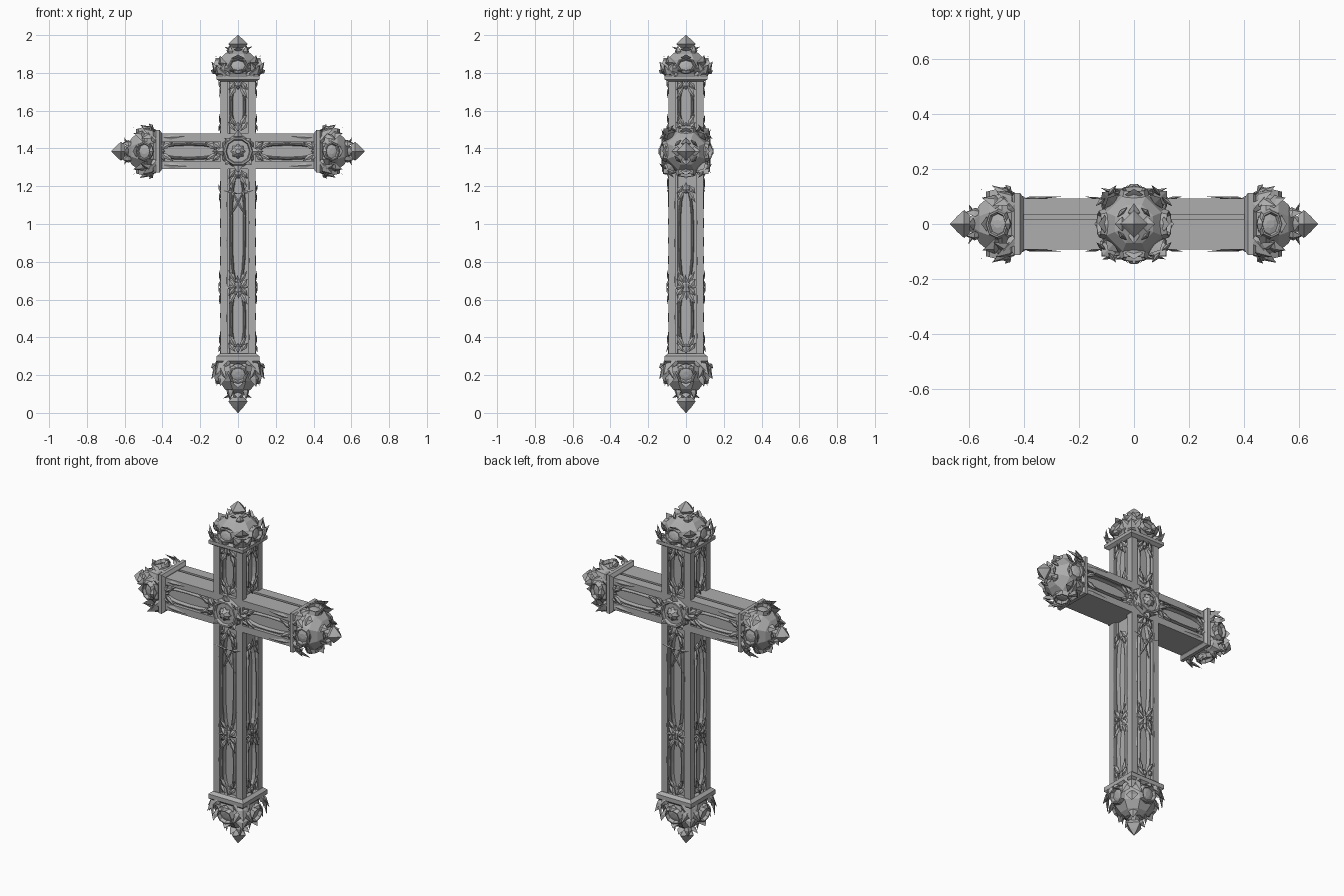
import bpy, bmesh, math, random
from mathutils import Matrix, Vector

if "Cube" in bpy.data.objects:
    bpy.data.objects.remove(bpy.data.objects["Cube"], do_unlink=True)
random.seed(4)
T, R = Matrix.Translation, Matrix.Rotation
PI = math.pi
HALF = 0.093       # half thickness of the beams
CROSS_Z = 1.385    # height of the crossing

stone = bpy.data.materials.new("weathered grey stone")
stone.use_nodes = True
GREY = (0.42, 0.42, 0.42, 1)
stone.diffuse_color = GREY
stone.node_tree.nodes["Principled BSDF"].inputs["Base Color"].default_value = GREY


def finish(bm, name):
    bmesh.ops.recalc_face_normals(bm, faces=bm.faces)
    me = bpy.data.meshes.new(name)
    bm.to_mesh(me)
    bm.free()
    me.materials.append(stone)
    ob = bpy.data.objects.new(name, me)
    bpy.context.collection.objects.link(ob)
    return ob


def box(bm, M, lo, hi):
    lo, hi = Vector(lo), Vector(hi)
    size = Matrix.Diagonal((*(hi - lo), 1))
    bmesh.ops.create_cube(bm, size=1, matrix=M @ T((lo + hi) / 2) @ size)


def loft(bm, M, loops, closed=False):
    """Skin a list of equal point loops."""
    rows = [[bm.verts.new(M @ Vector(p)) for p in loop] for loop in loops]
    n = len(rows[0])
    for a, b in zip(rows, rows[1:]):
        for i in range(n):
            j = (i + 1) % n
            bm.faces.new((a[i], a[j], b[j], b[i]))
    if closed:
        bm.faces.new(rows[0][::-1])
        bm.faces.new(rows[-1])


def lathe(bm, M, profile, sides, turn=0):
    """Profile radii are measured to the flats."""
    k = 1 / math.cos(PI / sides)
    angles = [turn + 2 * PI * i / sides for i in range(sides)]
    loft(bm, M, [[(r * k * math.cos(a), r * k * math.sin(a), z) for a in angles]
                 for r, z in profile], True)


def moulding(bm, M, a, b, width, height, sides=16, point=1.0):
    """Raised oval band in local XY, standing out along local Z."""
    def loop(inset, z):
        pts = []
        for i in range(sides):
            t = 2 * PI * i / sides
            c, s = math.cos(t), math.sin(t)
            pts.append(((a - inset) * math.copysign(abs(c) ** point, c),
                        (b - inset) * math.copysign(abs(s) ** 0.9, s), z))
        return pts
    loft(bm, M, [loop(0, 0), loop(width * 0.35, height),
                 loop(width * 0.65, height), loop(width, 0)])


def leaf(bm, M, base, tip, width, normal):
    """Folded pointed leaf, slightly irregular."""
    base, tip, normal = Vector(base), Vector(tip), Vector(normal).normalized()
    tip = base + (tip - base) * random.uniform(0.92, 1.05)
    side = (tip - base).cross(normal).normalized() * width * random.uniform(0.85, 1.15)
    mid = base.lerp(tip, random.uniform(0.38, 0.5))
    b, t, l, r, top, back = [bm.verts.new(M @ p) for p in (
        base, tip, mid + side, mid - side,
        mid + normal * width * 0.5, mid - normal * width * 0.3)]
    for e in ((b, l), (l, t), (t, r), (r, b)):
        bm.faces.new((*e, top))
        bm.faces.new((e[1], e[0], back))


def on_face(turn, depth, x, z):
    """Local XY lies on an outer face, local Z points outward."""
    return R(turn, 4, 'Z') @ T((x, -depth, z)) @ R(PI / 2, 4, 'X')


def panel_ornament(bm, M, half_len, half_wid):
    """Long pointed tracery along local X with leaves at the ends."""
    moulding(bm, M, half_len, half_wid, 0.016, 0.02, 16, 0.7)
    for s in (-1, 1):
        e = s * half_len
        for v in (-1, 1):
            leaf(bm, M, (e * 0.98, v * 0.008, 0.015),
                 (e - s * 0.075, v * half_wid * 1.15, 0.027), 0.013, (0, 0, 1))
            leaf(bm, M, (e - s * 0.03, v * 0.05, 0.016),
                 (e + s * 0.02, v * 0.012, 0.03), 0.014, (0, 0, 1))
        leaf(bm, M, (e - s * 0.03, 0, 0.012), (e + s * 0.03, 0, 0.022), 0.018, (0, 0, 1))


# Upright beam: recessed core with four corner rails
I = Matrix.Identity(4)
bm = bmesh.new()
box(bm, I, (-0.073, -0.073, 0.3), (0.073, 0.073, 1.78))
for k in range(4):
    M = R(k * PI / 2, 4, 'Z')
    box(bm, M, (0.053, 0.053, 0.3), (HALF, HALF, 1.78))
    lathe(bm, M @ T((0.05, 0.074, 0.3)), [(0.007, 0), (0.007, 1.46)], 6)
finish(bm, "upright_beam")

# Cross beam: front and back recessed, grooved above and below
bm = bmesh.new()
M = T((0, 0, CROSS_Z))
box(bm, M, (-0.44, -0.073, -0.075), (0.44, 0.073, 0.075))
for s in (-1, 1):
    lo, hi = sorted((s * 0.053, s * HALF))
    box(bm, M, (-0.44, -HALF, lo), (0.44, 0.018, hi))
    box(bm, M, (-0.44, 0.034, lo), (0.44, HALF, hi))
    box(bm, M, (-0.44, -0.03, lo), (0.44, 0.08, hi - 0.014 if s > 0 else hi - 0.004))
finish(bm, "cross_beam")

# Tracery on the upright's four faces
bm = bmesh.new()
for k in range(4):
    a = k * PI / 2
    front = k % 2 == 0
    for lo, hi in ((0.34, 0.65), (0.68, 1.27 if front else 1.19), (1.51, 1.74)):
        M = on_face(a, 0.073, 0, (lo + hi) / 2) @ R(PI / 2, 4, 'Z')
        panel_ornament(bm, M, (hi - lo) / 2, 0.043)
    # knot between the lower panels
    M = on_face(a, 0.085, 0, 0.665)
    for j in range(4):
        d = R(j * PI / 2 + PI / 4, 4, 'Z') @ Vector((0.045, 0.05, 0.008))
        leaf(bm, M, (0, 0, 0), d, 0.014, (0, 0, 1))
    # crossed branches below the crossing
    if front:
        M = on_face(a, 0.085, 0, 1.12)
        for s in (-1, 1):
            leaf(bm, M, (-s * 0.045, -0.09, 0), (s * 0.05, 0.09, 0.012), 0.009, (0, 0, 1))
            leaf(bm, M, (0, 0.04, 0), (s * 0.09, 0.06, 0.015), 0.01, (0, 0, 1))
    # torn little leaves along the rails
    for j in range(9):
        z = 0.38 + j * 0.1
        s = -1 if j % 2 else 1
        leaf(bm, on_face(a, HALF - 0.006, s * 0.06, z), (0, -0.05, 0),
             (0, 0.06, 0.008), 0.007, (0, 0, 1))
finish(bm, "upright_tracery")

# Tracery on the arms, front and back
bm = bmesh.new()
for a in (0, PI):
    for s in (-1, 1):
        panel_ornament(bm, on_face(a, 0.073, s * 0.26, CROSS_Z), 0.155, 0.046)
        for v in (-1, 1):
            M = on_face(a, 0.088, s * 0.4, CROSS_Z + v * 0.07)
            leaf(bm, M, (0.03 * s, 0, 0), (-0.14 * s, 0.01 * v, 0.012), 0.013, (0, 0, 1))
finish(bm, "arm_tracery")

# Rosettes at the crossing
for a, name in ((0, "front_rosette"), (PI, "back_rosette")):
    bm = bmesh.new()
    M = on_face(a, 0.07, 0, CROSS_Z)
    lathe(bm, M, [(0.085, 0), (0.08, 0.03), (0.06, 0.045)], 6, PI / 6)
    moulding(bm, M @ T((0, 0, 0.03)), 0.085, 0.085, 0.03, 0.03, 10)
    lathe(bm, M @ T((0, 0, 0.04)), [(0.028, 0), (0.03, 0.015), (0.012, 0.035)], 8)
    for j in range(8):
        N = M @ R(j * PI / 4, 4, 'Z')
        r = 0.118 if j % 2 == 0 else 0.1
        leaf(bm, N, (0.05, 0, 0.03), (r, 0, 0.06), 0.026, (0, 0, 1))
        leaf(bm, N, (0.04, 0, 0.045), (0.02, 0, 0.075), 0.01, (0, 0, 1))
    finish(bm, name)


def finial(name, M, length):
    """Square collar, faceted bulb with medallions, leaf crown and spike."""
    M = M @ Matrix.Diagonal((1, 1, length / 0.25, 1))
    bm = bmesh.new()
    lathe(bm, M, [(0.096, -0.012), (0.113, 0.0), (0.113, 0.02), (0.098, 0.032)], 4, PI / 4)
    lathe(bm, M, [(0.094, 0.02), (0.112, 0.065), (0.1, 0.11), (0.07, 0.145),
                  (0.035, 0.165), (0.02, 0.185)], 8, PI / 8)
    lathe(bm, M, [(0.018, 0.175), (0.036, 0.2), (0.022, 0.222), (0.001, 0.25)], 4)
    for k in range(4):
        N = M @ R(k * PI / 2, 4, 'Z')
        # medallion leaning with the bulb
        D = N @ T((0.106, 0, 0.078)) @ R(PI / 2 - 0.25, 4, 'Y')
        moulding(bm, D, 0.046, 0.056, 0.02, 0.022, 8)
        lathe(bm, D, [(0.036, -0.01), (0.036, 0.004), (0.014, 0.01)], 8)
        leaf(bm, N, (0.11, 0, 0.03), (0.145, 0, 0.055), 0.03, (1, 0, -0.5))
        leaf(bm, N, (0.09, 0, 0.105), (0.128, 0, 0.14), 0.03, (1, 0, 1))
        leaf(bm, N, (0.02, 0, 0.155), (0.075, 0, 0.185), 0.024, (0, 0, 1))
        # corner foliage
        C = N @ R(PI / 4, 4, 'Z')
        leaf(bm, C, (0.1, 0, 0.0), (0.168, 0, 0.085), 0.04, (1, 0, -0.3))
        leaf(bm, C, (0.1, 0, 0.06), (0.135, 0, 0.135), 0.035, (1, 0, 0.3))
        leaf(bm, C, (0.06, 0, 0.13), (0.06, 0, 0.195), 0.024, (1, 0, 0.3))
        for s in (-1, 1):
            leaf(bm, N, (0.1, s * 0.095, 0.03), (0.14, s * 0.065, 0.1), 0.022, (1, s, 0))
            leaf(bm, N, (0.1, s * 0.03, 0.0), (0.122, s * 0.1, 0.06), 0.018, (1, 0, 0))
    finish(bm, name)


finial("top_finial", T((0, 0, 1.765)), 0.235)
finial("bottom_finial", T((0, 0, 0.3)) @ R(PI, 4, 'Y'), 0.3)
finial("left_finial", T((0.415, 0, CROSS_Z)) @ R(PI / 2, 4, 'Y'), 0.255)
finial("right_finial", T((-0.415, 0, CROSS_Z)) @ R(-PI / 2, 4, 'Y'), 0.255)
